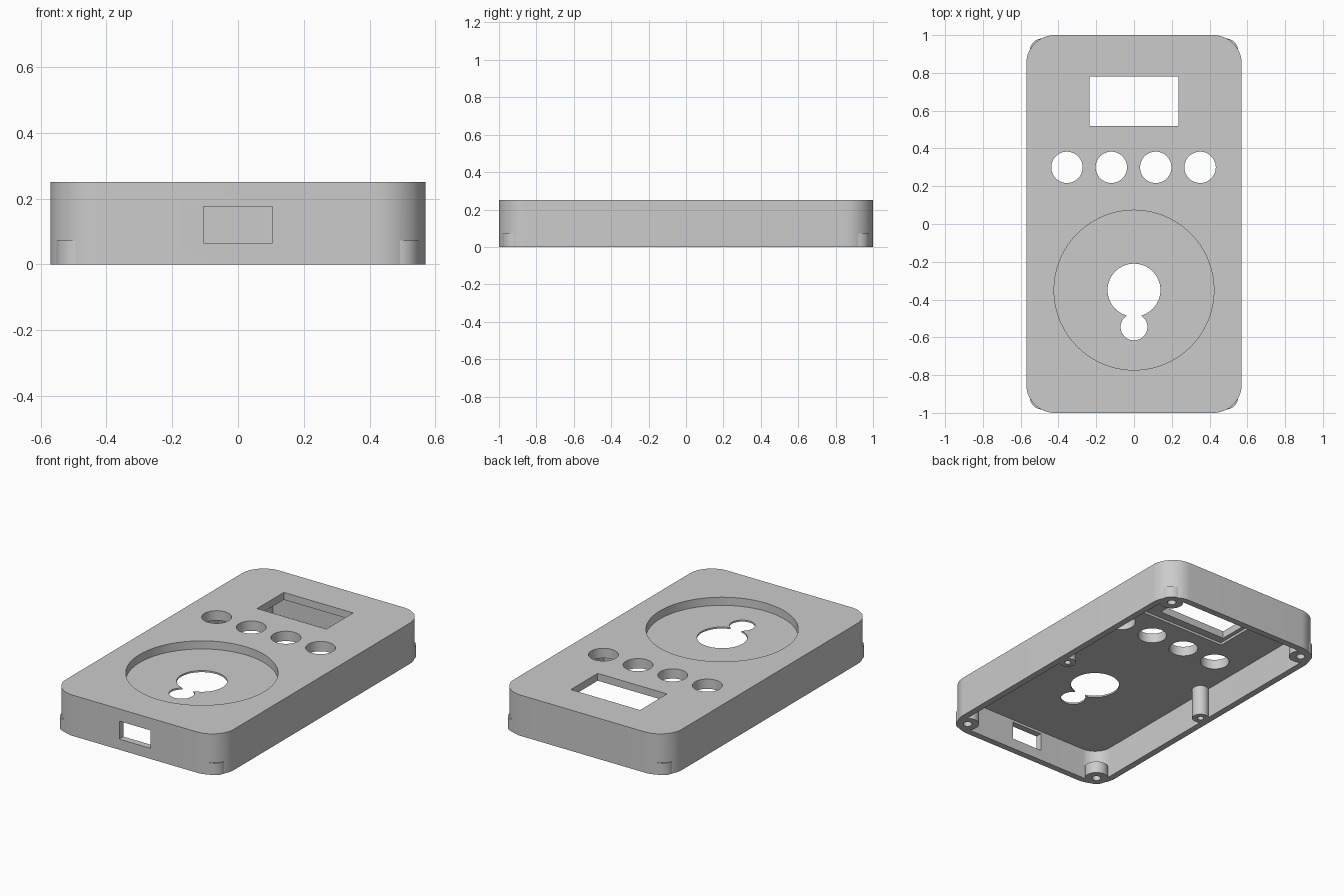
import bpy
import bmesh
import math

if "Cube" in bpy.data.objects:
    bpy.data.objects.remove(bpy.data.objects["Cube"], do_unlink=True)

grey = bpy.data.materials.new("light_grey_plastic")
grey.use_nodes = True
GREY = (0.6, 0.6, 0.6, 1)
grey.diffuse_color = GREY
grey.node_tree.nodes["Principled BSDF"].inputs["Base Color"].default_value = GREY


def prism(name, outline, z0, z1):
    """Extrude a closed 2D outline from z0 to z1."""
    bm = bmesh.new()
    face = bm.faces.new([bm.verts.new((x, y, z0)) for x, y in outline])
    top = bmesh.ops.extrude_face_region(bm, geom=[face])["geom"]
    verts = [g for g in top if isinstance(g, bmesh.types.BMVert)]
    bmesh.ops.translate(bm, vec=(0, 0, z1 - z0), verts=verts)
    bmesh.ops.recalc_face_normals(bm, faces=bm.faces)
    mesh = bpy.data.meshes.new(name)
    bm.to_mesh(mesh)
    bm.free()
    mesh.materials.append(grey)
    obj = bpy.data.objects.new(name, mesh)
    bpy.context.collection.objects.link(obj)
    return obj


def circle(x, y, r, n=64):
    return [(x + r * math.cos(math.tau * i / n), y + r * math.sin(math.tau * i / n))
            for i in range(n)]


def rectangle(x0, x1, y0, y1):
    return [(x0, y0), (x1, y0), (x1, y1), (x0, y1)]


def rounded(hx, hy, r, n=16):
    points = []
    for k, (sx, sy) in enumerate([(1, 1), (-1, 1), (-1, -1), (1, -1)]):
        for i in range(n + 1):
            a = (k + i / n) * math.pi / 2
            points.append((sx * (hx - r) + r * math.cos(a), sy * (hy - r) + r * math.sin(a)))
    return points


HX, HY, HEIGHT, CEILING, WALL, CORNER = 0.57, 1.0, 0.25, 0.19, 0.04, 0.15
case = prism("case_shell", rounded(HX, HY, CORNER), 0, HEIGHT)


def combine(operation, *args):
    """Join a prism to the case, or cut it away."""
    tool = prism("tool", *args)
    mod = case.modifiers.new("tool", "BOOLEAN")
    mod.operation, mod.object, mod.solver = operation, tool, "EXACT"
    bpy.context.view_layer.objects.active = case
    bpy.ops.object.modifier_apply(modifier=mod.name)
    bpy.data.objects.remove(tool, do_unlink=True)


# Hollow interior, open underneath
combine("DIFFERENCE", rounded(HX - WALL, HY - WALL, CORNER - WALL), -0.1, CEILING)

# Screw bosses: short ones in the corners, tall ones halfway along the sides
for side in (-1, 1):
    for x, y, r, hole, top in [(0.485, -0.915, 0.067, 0.025, 0.073),
                               (0.485, 0.915, 0.067, 0.025, 0.073),
                               (0.5, 0, 0.048, 0.018, 0.2)]:
        combine("UNION", circle(side * x, y, r, 40), 0, top)
        combine("DIFFERENCE", circle(side * x, y, hole, 24), -0.1, top - 0.015)

# Display window with its seat on the underside
combine("DIFFERENCE", rectangle(-0.26, 0.37, 0.47, 0.83), 0.1, CEILING + 0.015)
combine("DIFFERENCE", rectangle(-0.235, 0.235, 0.52, 0.78), 0.1, 0.4)

# Row of button holes
for i in range(4):
    combine("DIFFERENCE", circle(-0.355 + 0.235 * i, 0.3, 0.083), 0.15, 0.4)

# Dial recess with its keyhole opening
combine("DIFFERENCE", circle(0, -0.35, 0.423, 128), 0.2, 0.4)
combine("DIFFERENCE", circle(0, -0.35, 0.14), 0.1, 0.4)
combine("DIFFERENCE", circle(0, -0.545, 0.071, 48), 0.1, 0.4)

# Port in the front wall
combine("DIFFERENCE", rectangle(-0.105, 0.105, -1.1, -0.9), 0.065, 0.175)

# Smooth round surfaces, crisp edges
bpy.ops.object.select_all(action="DESELECT")
case.select_set(True)
bpy.context.view_layer.objects.active = case
bpy.ops.object.shade_smooth_by_angle(angle=math.radians(25))
